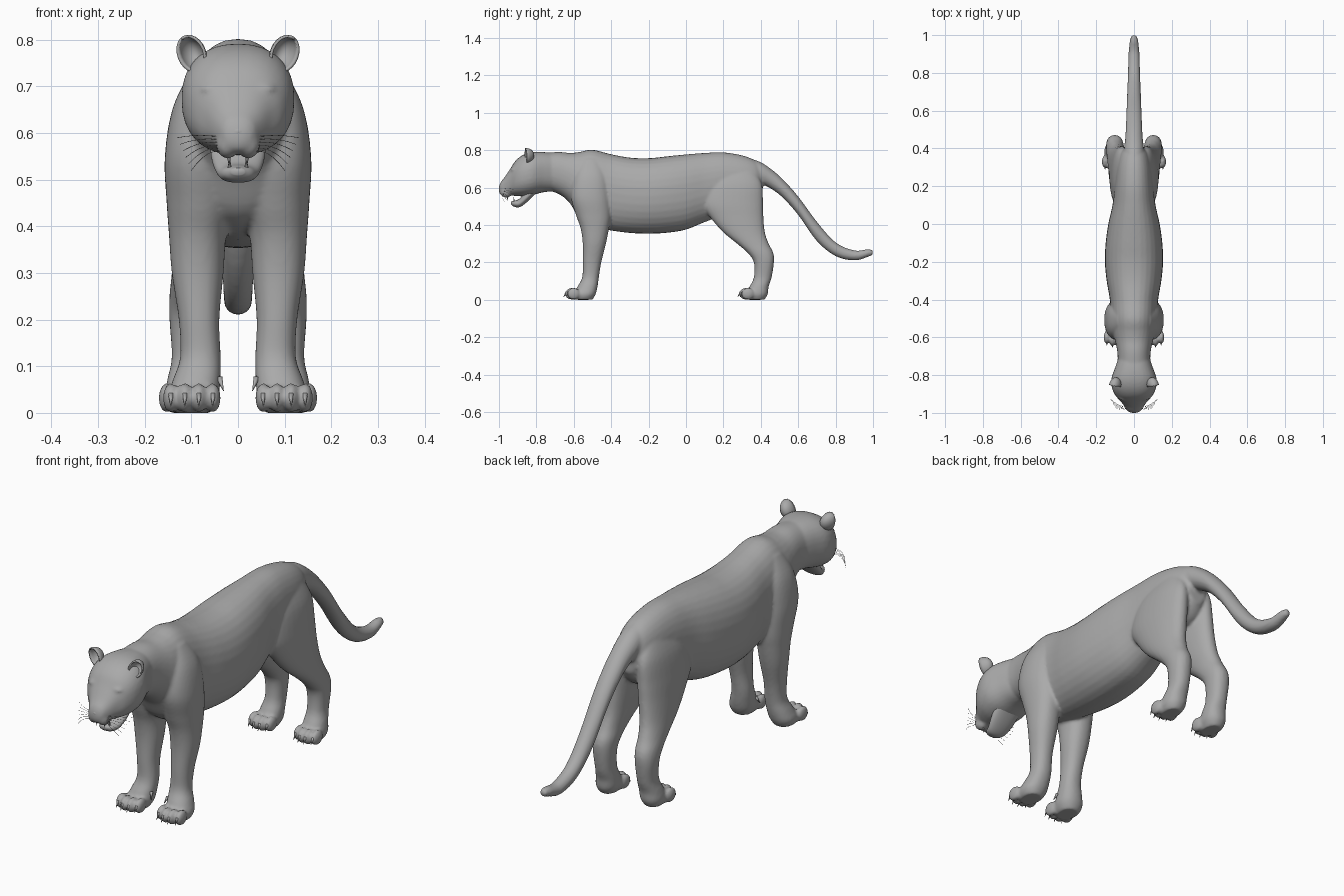
import bpy, bmesh, math
from mathutils import Matrix, Vector

old = bpy.data.objects.get("Cube")
if old:
    bpy.data.objects.remove(old, do_unlink=True)

grey = bpy.data.materials.new("plain_grey")
grey.use_nodes = True
colour = (0.4, 0.4, 0.4, 1)
grey.diffuse_color = colour
grey.node_tree.nodes["Principled BSDF"].inputs["Base Color"].default_value = colour


def catmull(p0, p1, p2, p3, t):
    """Smooth blend between two neighbouring sections."""
    return [b + 0.5 * t * (c - a + t * (2 * a - 5 * b + 4 * c - d + t * (3 * (b - c) + d - a)))
            for a, b, c, d in zip(p0, p1, p2, p3)]


def refine(rows, steps=5):
    padded = [rows[0]] + rows + [rows[-1]]
    fine = []
    for i in range(len(rows) - 1):
        fine += [catmull(*padded[i:i + 4], s / steps) for s in range(steps)]
    return fine + [rows[-1]]


def skin(bm, rows, place, seg=32, power=0.9):
    """Loft rounded rings; each row is position, a-range, b-range."""
    rings = []
    for t, a0, a1, b0, b1 in refine(rows):
        ring = []
        for j in range(seg):
            ang = math.tau * j / seg
            c, s = math.cos(ang), math.sin(ang)
            c = math.copysign(abs(c) ** power, c)
            s = math.copysign(abs(s) ** power, s)
            a = (a0 + a1) / 2 + s * (a1 - a0) / 2
            b = (b0 + b1) / 2 + c * (b1 - b0) / 2
            ring.append(bm.verts.new(place(t, a, b)))
        rings.append(ring)
    for r0, r1 in zip(rings, rings[1:]):
        for j in range(seg):
            k = (j + 1) % seg
            bm.faces.new((r0[j], r0[k], r1[k], r1[j]))
    bm.faces.new(rings[0])
    bm.faces.new(rings[-1])


def along_body(bm, rows, power=0.9):
    """Rows are y, bottom, top, half width."""
    full = [(y, lo, hi, -w, w) for y, lo, hi, w in rows]
    skin(bm, full, lambda t, a, b: (b, t, a), power=power)


def limb(bm, rows, side):
    """Rows are z, front, back, inner, outer."""
    skin(bm, rows, lambda t, a, b: (b * side, a, t))


def ball(bm, centre, size):
    m = Matrix.Translation(centre) @ Matrix.Diagonal((*size, 1))
    bmesh.ops.create_uvsphere(bm, u_segments=20, v_segments=12, radius=1, matrix=m)


def spike(bm, base, tip, radius):
    base, tip = Vector(base), Vector(tip)
    d = tip - base
    m = Matrix.Translation((base + tip) / 2) @ d.to_track_quat('Z', 'Y').to_matrix().to_4x4()
    bmesh.ops.create_cone(bm, cap_ends=True, segments=8, radius1=radius,
                          radius2=radius * 0.1, depth=d.length, matrix=m)


def finish(bm, name, mirror=False):
    bmesh.ops.recalc_face_normals(bm, faces=bm.faces)
    mesh = bpy.data.meshes.new(name)
    bm.to_mesh(mesh)
    bm.free()
    for p in mesh.polygons:
        p.use_smooth = True
    mesh.materials.append(grey)
    ob = bpy.data.objects.new(name, mesh)
    bpy.context.collection.objects.link(ob)
    if mirror:
        ob.modifiers.new("mirror", 'MIRROR')
    return ob


torso = [(-.76, .59, .785, .085), (-.68, .565, .79, .088), (-.62, .515, .785, .1),
         (-.57, .43, .79, .115), (-.5, .39, .802, .122), (-.4, .37, .778, .128),
         (-.3, .357, .76, .145), (-.2, .353, .757, .154), (-.1, .358, .767, .15),
         (0, .375, .777, .136), (.1, .415, .785, .114), (.2, .45, .788, .102),
         (.3, .47, .772, .092), (.37, .5, .745, .075), (.41, .56, .71, .045)]
head = [(-.7, .58, .78, .08), (-.76, .575, .79, .1), (-.82, .56, .79, .12),
        (-.87, .553, .775, .116), (-.91, .555, .745, .097), (-.94, .557, .7, .07),
        (-.97, .557, .655, .048), (-.99, .56, .63, .034), (-1, .575, .605, .015)]
tail = [(.33, .64, .76, .055), (.4, .62, .735, .052), (.46, .59, .695, .046),
        (.52, .543, .642, .043), (.6, .453, .552, .04), (.7, .313, .417, .036),
        (.8, .233, .307, .032), (.9, .21, .264, .029), (.97, .228, .27, .022),
        (1, .24, .265, .012)]
front_leg = [(.75, -.56, -.46, .03, .09), (.66, -.6, -.42, .02, .138),
             (.55, -.615, -.405, .01, .157), (.45, -.587, -.4, .01, .153),
             (.38, -.563, -.412, .025, .148), (.3, -.552, -.428, .031, .142),
             (.2, -.552, -.453, .04, .127), (.12, -.555, -.466, .037, .124),
             (.07, -.58, -.473, .038, .14), (.03, -.6, -.483, .042, .152),
             (0, -.6, -.5, .058, .14)]
hind_leg = [(.7, .16, .36, .02, .08), (.62, .1, .405, .01, .112),
            (.52, .08, .412, .01, .127), (.44, .13, .414, .02, .132),
            (.36, .2, .422, .035, .137), (.3, .273, .442, .048, .142),
            (.25, .33, .467, .053, .147), (.2, .363, .47, .058, .147),
            (.12, .363, .458, .062, .142), (.07, .34, .442, .058, .152),
            (.03, .32, .437, .06, .157), (0, .32, .42, .075, .145)]

# Toe positions: outer toes sit further back than the middle pair
toes = []
for start, gap, front in ((.054, .03, -.613), (.069, .028, .318)):
    for i in range(4):
        toes.append((start + gap * i, front + (.012 if i in (0, 3) else 0), .032))

# Body: torso, head, tail and legs fused into one smooth skin
bm = bmesh.new()
along_body(bm, torso)
along_body(bm, head, 0.85)
along_body(bm, tail, 1)
for side in (-1, 1):
    limb(bm, front_leg, side)
    limb(bm, hind_leg, side)
    for x, y, z in toes:
        ball(bm, (x * side, y, z), (.017, .034, .032))
    ball(bm, (.022 * side, -.962, .577), (.026, .032, .032))   # whisker pads
    ball(bm, (.05 * side, -.915, .694), (.032, .022, .014))    # brows
body = finish(bm, "body")
remesh = body.modifiers.new("fuse", 'REMESH')
remesh.mode = 'VOXEL'
remesh.voxel_size = 0.007
remesh.use_smooth_shade = True
relax = body.modifiers.new("relax", 'SMOOTH')
relax.factor = 0.5
relax.iterations = 4

# Lower jaw, dropped open
bm = bmesh.new()
along_body(bm, [(-.8, .57, .63, .06), (-.85, .522, .585, .058), (-.89, .495, .54, .045),
                (-.92, .498, .53, .032), (-.935, .51, .525, .014)])
finish(bm, "lower_jaw")

# Nose pad
bm = bmesh.new()
ball(bm, (0, -.986, .602), (.021, .014, .014))
finish(bm, "nose")

# Ears: cupped shells opening forward
bm = bmesh.new()
ball(bm, (0, 0, 0), (1, 1, 1))
bmesh.ops.delete(bm, geom=[v for v in bm.verts if v.co.y < -0.1], context='VERTS')
bm.transform(Matrix.Translation((.1, -.856, .77)) @ Matrix.Rotation(math.radians(22), 4, 'Y')
             @ Matrix.Rotation(math.radians(12), 4, 'Z') @ Matrix.Diagonal((.031, .045, .042, 1)))
ears = finish(bm, "ears", True)
ears.modifiers.new("thickness", 'SOLIDIFY').thickness = 0.006

# Eyes
bm = bmesh.new()
ball(bm, (.052, -.929, .668), (.014, .014, .009))
finish(bm, "eyes", True)

# Claws on every toe, plus the front dewclaw
bm = bmesh.new()
for x, y, z in toes:
    spike(bm, (x, y - .026, z + .008), (x, y - .042, z - .018), .006)
spike(bm, (.04, -.545, .075), (.031, -.56, .047), .007)
finish(bm, "claws", True)

# Fangs
bm = bmesh.new()
spike(bm, (.02, -.955, .56), (.019, -.955, .53), .006)
spike(bm, (.018, -.918, .52), (.018, -.922, .55), .005)
finish(bm, "fangs", True)

# Whiskers: fine curved hairs
curve = bpy.data.curves.new("whiskers", 'CURVE')
curve.dimensions = '3D'
curve.bevel_depth = 0.0006
curve.bevel_resolution = 0
for i in range(6):
    spline = curve.splines.new('POLY')
    spline.points.add(6)
    for j, p in enumerate(spline.points):
        t = j / 6
        p.co = (.03 + (.1 - .006 * i) * t, -.97 + .05 * t * t - .01 * i * t,
                .59 - .006 * i + .02 * t - (.02 + .008 * i) * t * t, 1)
curve.materials.append(grey)
whiskers = bpy.data.objects.new("whiskers", curve)
bpy.context.collection.objects.link(whiskers)
whiskers.modifiers.new("mirror", 'MIRROR')
